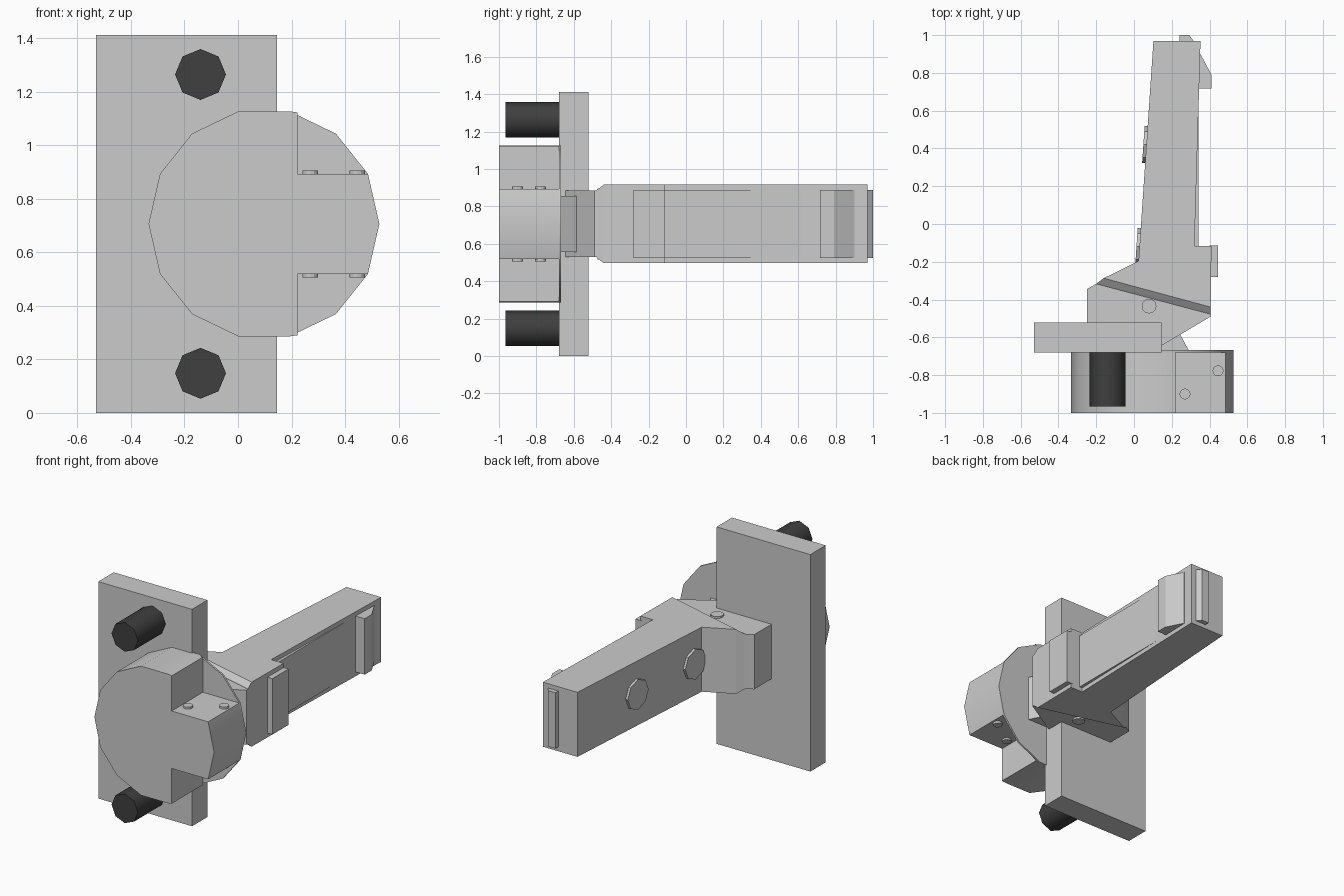
import bpy, bmesh, math
from mathutils import Vector, Matrix

if "Cube" in bpy.data.objects:
    bpy.data.objects.remove(bpy.data.objects["Cube"])

CZ = 0.706  # height of the symmetry plane

dark = bpy.data.materials.new("dark_metal")
dark.diffuse_color = (0.05, 0.05, 0.05, 1)
dark.use_nodes = True
dark.node_tree.nodes["Principled BSDF"].inputs["Base Color"].default_value = dark.diffuse_color


def finish(name, bm, smooth=None, mat=None):
    bmesh.ops.recalc_face_normals(bm, faces=bm.faces)
    me = bpy.data.meshes.new(name)
    bm.to_mesh(me)
    bm.free()
    ob = bpy.data.objects.new(name, me)
    bpy.context.collection.objects.link(ob)
    if mat:
        me.materials.append(mat)
    if smooth:
        bpy.ops.object.select_all(action='DESELECT')
        ob.select_set(True)
        bpy.context.view_layer.objects.active = ob
        bpy.ops.object.shade_smooth_by_angle(angle=math.radians(smooth))
    return ob


def prism(name, pts, a, b, axis='Z', smooth=None):
    """Extrude an (x, y) outline along z, or an (x, z) outline along y."""
    bm = bmesh.new()
    put = (lambda p, d: (p[0], p[1], d)) if axis == 'Z' else (lambda p, d: (p[0], d, p[1]))
    face = bm.faces.new([bm.verts.new(put(p, a)) for p in pts])
    ext = bmesh.ops.extrude_face_region(bm, geom=[face])
    move = Vector(put((0, 0), b - a))
    bmesh.ops.translate(bm, vec=move, verts=[v for v in ext['geom'] if isinstance(v, bmesh.types.BMVert)])
    return finish(name, bm, smooth)


def slab(name, pts, half):
    return prism(name, pts, CZ - half, CZ + half)


def cylinder(name, p, direction, r, depth, sides, smooth=None, mat=None):
    bm = bmesh.new()
    rot = Vector(direction).to_track_quat('Z', 'Y').to_matrix().to_4x4()
    bmesh.ops.create_cone(bm, cap_ends=True, segments=sides, radius1=r, radius2=r,
                          depth=depth, matrix=Matrix.Translation(p) @ rot)
    return finish(name, bm, smooth, mat)


# Mounting plate and its two bolts
prism("mounting_plate", [(-0.53, 0), (0.145, 0), (0.145, 1.412), (-0.53, 1.412)], -0.68, -0.522, 'Y')
for s in (-1, 1):
    cylinder("plate_bolt", (-0.14, -0.82, CZ + s * 0.558), (0, -1, 0), 0.095, 0.29, 8, 50, dark)

# Round housing with two corner notches, and a thin full backing disc
R, KX = 0.431, 0.097
ring = [(KX + R * math.cos(k * math.tau / 14), CZ + R * math.sin(k * math.tau / 14)) for k in range(14)]
NX, nz = 0.223, ring[1][1] - CZ
notched = ([ring[0], ring[1], (NX, CZ + nz), (NX, CZ + 0.416)] + ring[3:12]
           + [(NX, CZ - 0.416), (NX, CZ - nz), ring[13]])
prism("round_housing", notched, -1.0, -0.68, 'Y', 30)
prism("backing_disc", ring, -0.68, -0.668, 'Y', 30)
for s in (-1, 1):
    for x, y in ((0.27, -0.9), (0.445, -0.777)):
        cylinder("notch_pin", (x, y, CZ + s * nz), (0, 0, 1), 0.029, 0.026, 12)

# Arm: tapered beam, sloped collar, narrower neck and connector
slab("arm", [(0.103, 0.97), (0.352, 0.97), (0.32, -0.116), (0.41, -0.116),
             (0.406, -0.44), (-0.16, -0.287), (0.024, -0.196)], 0.21)
bm = bmesh.new()
for line, h in ((((-0.16, -0.287), (0.406, -0.44)), 0.21), (((-0.2, -0.317), (0.406, -0.478)), 0.18)):
    for x, y in line:
        for s in (-1, 1):
            bm.verts.new((x, y, CZ + s * h))
bmesh.ops.convex_hull(bm, input=bm.verts)
finish("arm_collar", bm)
slab("neck", [(-0.2, -0.317), (-0.25, -0.345), (-0.25, -0.6), (0.1, -0.665), (0.14, -0.647),
              (0.406, -0.49), (0.406, -0.478)], 0.178)
slab("connector", [(0.1, -0.58), (0.24, -0.575), (0.29, -0.67), (0.1, -0.67)], 0.15)
cylinder("neck_pin", (0.08, -0.435, CZ), (0, 0, 1), 0.039, 0.38, 12)

# Raised details on the right side and end of the arm
slab("side_pad", [(0.4, -0.114), (0.444, -0.114), (0.444, -0.28), (0.4, -0.28)], 0.182)
slab("side_strip", [(0.31, -0.116), (0.341, -0.116), (0.342, 0.62), (0.33, 0.62)], 0.182)
slab("side_catch", [(0.34, 0.9), (0.352, 0.9), (0.41, 0.79), (0.41, 0.717), (0.34, 0.717)], 0.182)
slab("end_nub", [(0.24, 0.96), (0.24, 1.0), (0.292, 1.0), (0.315, 0.97), (0.315, 0.96)], 0.182)

# Two faceted buttons on the left face
for y in (0.42, -0.12):
    x = 0.024 + (y + 0.196) * 0.0676
    cylinder("side_button", (x, y, CZ), (-1, 0.0676, 0), 0.098, 0.032, 8)
